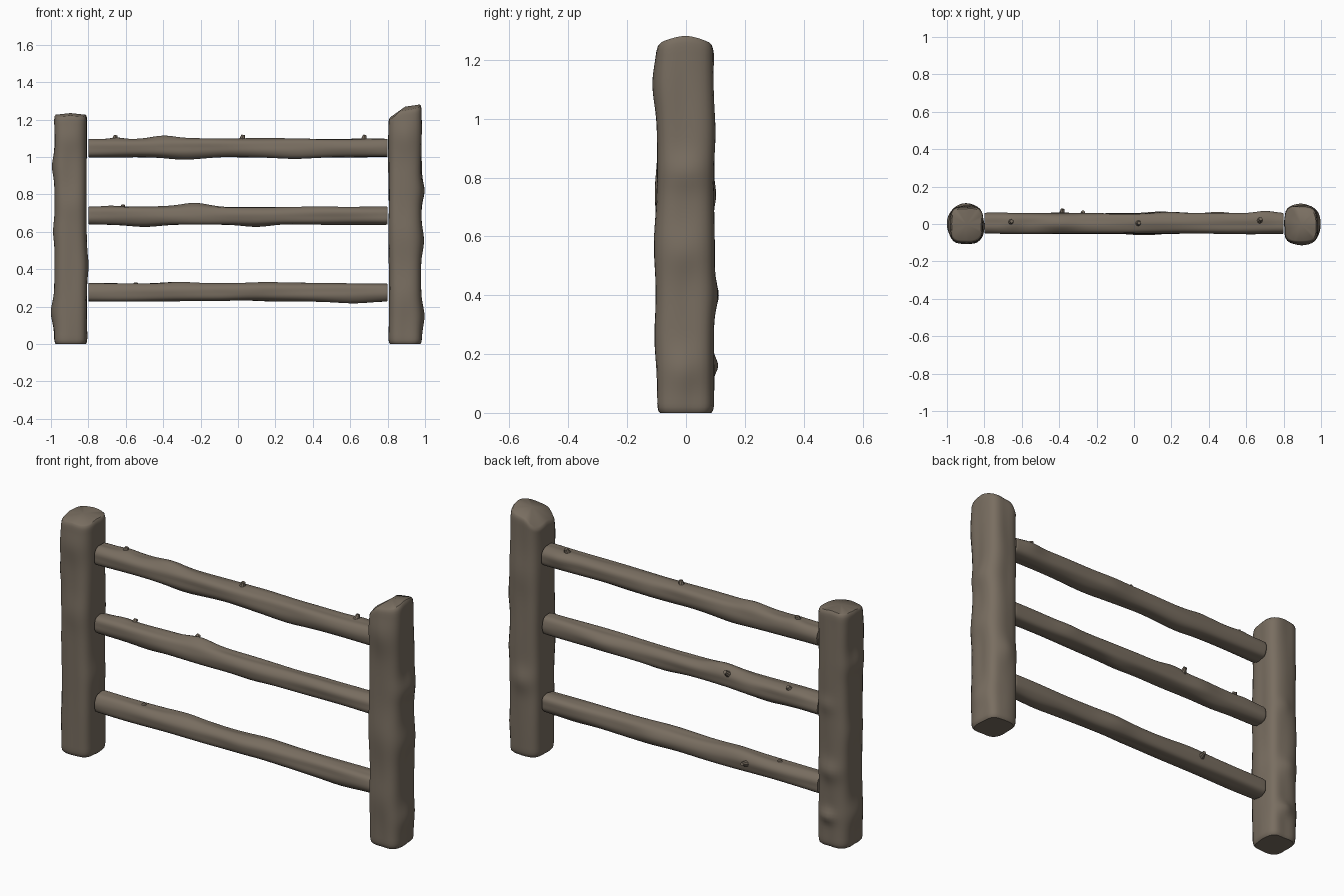
import bpy, bmesh, math
from mathutils import Vector

if "Cube" in bpy.data.objects:
    bpy.data.objects.remove(bpy.data.objects["Cube"])

wood = bpy.data.materials.new("weathered_wood")
wood.diffuse_color = (0.19, 0.155, 0.118, 1)
wood.use_nodes = True
wood.node_tree.nodes["Principled BSDF"].inputs["Base Color"].default_value = wood.diffuse_color

SEG = 36


def make_log(name, centre, length, a, b, power, vertical, knots, seed,
             wobble, stubs=(), top=None, rings=70, ends=(0.02, 0.02)):
    """Log with a rounded-square section, wandering sides and gaussian knots.
    knots: (distance along, angle in degrees, height, spread along, spread degrees)
    stubs: (distance along, angle, reach, radius) broken twigs"""
    bm = bmesh.new()

    def place(s, u, v):
        if vertical:
            p = Vector((centre[0] + u, centre[1] + v, s))
            if top:  # sloped sawn end
                k = max(0.0, (s - length + 0.2) / 0.2)
                p.z += top(u, v) * k * k
            return p
        return Vector((s - length / 2, centre[1] + u, centre[2] + v))

    def surface(s, ang):
        c, d = math.cos(ang), math.sin(ang)
        r = (abs(c / a) ** power + abs(d / b) ** power) ** (-1 / power)
        r += wobble * (math.sin(5 * s + 2 * ang + seed) * 0.6
                       + math.sin(11 * s - 3 * ang + 2.3 * seed) * 0.4
                       + math.sin(3 * s + 7 * ang + seed) * 0.3)
        for ks, ka, h, ws, wa in knots:
            da = (math.degrees(ang) - ka + 180) % 360 - 180
            r += h * math.exp(-((s - ks) / ws) ** 2 - (da / wa) ** 2)
        return r * c, r * d

    # Stations with extra rings that round off both ends
    e0, e1 = ends
    st = [(0, 1 - e0 * 5), (e0 * 0.3, 1 - e0 * 2), (e0, 1 - e0 * 0.5)]
    st += [(e0 * 1.6 + (length - 1.6 * (e0 + e1)) * i / rings, 1) for i in range(rings + 1)]
    st += [(length - e1, 1 - e1 * 0.5), (length - e1 * 0.3, 1 - e1 * 2), (length, 1 - e1 * 5)]
    loops = []
    for s, k in st:
        loop = []
        for j in range(SEG):
            u, v = surface(s, 2 * math.pi * j / SEG)
            loop.append(bm.verts.new(place(s, u * k, v * k)))
        loops.append(loop)
    for l0, l1 in zip(loops, loops[1:]):
        for j in range(SEG):
            n = (j + 1) % SEG
            bm.faces.new((l0[j], l0[n], l1[n], l1[j]))
    for loop, s in ((loops[0], 0), (loops[-1], length)):
        mid = bm.verts.new(place(s, 0, 0))
        for j in range(SEG):
            bm.faces.new((loop[j], loop[(j + 1) % SEG], mid))

    # Broken twig stubs
    for s, deg, reach, rad in stubs:
        ang = math.radians(deg)
        u, v = surface(s, ang)
        base = place(s, u * 0.8, v * 0.8)
        k = 1 + reach / math.hypot(u, v)
        tip = place(s + reach * 0.3, u * k, v * k)
        axis = (tip - base).normalized()
        side = axis.orthogonal().normalized()
        other = axis.cross(side)
        prev = None
        for q, w in ((base, 1.5), (base.lerp(tip, 0.5), 1.1), (tip, 0.8)):
            ring = [bm.verts.new(q + rad * w * (side * math.cos(t) + other * math.sin(t)))
                    for t in [2 * math.pi * i / 8 for i in range(8)]]
            if prev:
                for i in range(8):
                    n = (i + 1) % 8
                    bm.faces.new((prev[i], prev[n], ring[n], ring[i]))
            prev = ring
        bm.faces.new(prev)

    bmesh.ops.recalc_face_normals(bm, faces=bm.faces)
    me = bpy.data.meshes.new(name)
    bm.to_mesh(me)
    bm.free()
    me.materials.append(wood)
    ob = bpy.data.objects.new(name, me)
    bpy.context.collection.objects.link(ob)
    bpy.ops.object.select_all(action='DESELECT')
    ob.select_set(True)
    bpy.context.view_layer.objects.active = ob
    bpy.ops.object.shade_smooth_by_angle(angle=math.radians(40))


# Posts (angle 0 = +x, 90 = +y)
make_log("left_post", (-0.895, -0.002, 0), 1.235, 0.086, 0.095, 3.8, True,
         [(0.95, 180, 0.014, 0.06, 40), (0.6, 185, 0.010, 0.07, 40),
          (0.17, 180, 0.018, 0.07, 35), (0.42, 0, 0.008, 0.07, 40),
          (0.4, 90, 0.017, 0.05, 30), (0.16, 85, 0.02, 0.035, 22),
          (0.74, 80, 0.008, 0.04, 25), (1.1, 270, 0.01, 0.08, 40),
          (0.75, 275, 0.007, 0.08, 40)], 1.0, 0.003,
         top=lambda u, v: -0.01 * abs(u) / 0.09 - 0.015 * max(0, -v) / 0.1)
make_log("right_post", (0.893, -0.002, 0), 1.265, 0.087, 0.096, 3.8, True,
         [(0.82, 0, 0.016, 0.06, 40), (0.55, 0, 0.017, 0.08, 40),
          (0.15, 0, 0.016, 0.07, 40), (1.12, 270, 0.018, 0.1, 40),
          (0.58, 270, 0.011, 0.12, 40), (0.25, 270, 0.008, 0.1, 40),
          (0.4, 95, 0.014, 0.06, 30), (0.95, 90, 0.008, 0.1, 40)], 2.6, 0.003,
         top=lambda u, v: min(0.012, 0.16 * u) - 0.045 * max(0, -u - 0.03) / 0.05
         + 0.01 * math.cos(v * 30) - 0.006)

# Rails (angle 0 = +y, 90 = +z; distance = x + 0.8)
make_log("top_rail", (0, 0.003, 1.048), 1.596, 0.054, 0.05, 2.8, False,
         [(0.4, 85, 0.016, 0.09, 40), (0.5, 270, 0.013, 0.12, 45),
          (1.1, 265, 0.008, 0.12, 45), (0.15, 80, 0.010, 0.05, 35),
          (0.97, 0, 0.010, 0.1, 40), (1.5, 20, 0.014, 0.07, 35),
          (0.75, 270, -0.005, 0.1, 45)], 0.7, 0.003,
         [(0.82, 88, 0.018, 0.012), (1.47, 70, 0.018, 0.012), (0.14, 80, 0.012, 0.012)],
         ends=(0.008, 0.008))
make_log("middle_rail", (0, 0.002, 0.686), 1.596, 0.052, 0.047, 2.8, False,
         [(0.57, 80, 0.020, 0.1, 40), (0.3, 270, 0.010, 0.1, 45),
          (0.9, 270, 0.013, 0.1, 45), (0.4, 0, 0.012, 0.09, 40),
          (1.25, 5, 0.009, 0.08, 40), (0.12, 70, 0.008, 0.06, 35)], 3.1, 0.003,
         [(0.52, 40, 0.022, 0.012), (0.18, 60, 0.013, 0.012)],
         ends=(0.008, 0.008))
make_log("bottom_rail", (0, 0.002, 0.276), 1.596, 0.053, 0.048, 2.8, False,
         [(0.48, 90, 0.011, 0.12, 45), (0.85, 265, -0.007, 0.12, 45),
          (1.42, 270, 0.009, 0.12, 45), (0.95, 90, 0.007, 0.12, 40),
          (0.85, 180, 0.010, 0.1, 40), (0.95, 0, 0.012, 0.1, 40)], 5.2, 0.003,
         [(0.41, 12, 0.024, 0.012), (0.25, 85, 0.006, 0.012)],
         ends=(0.008, 0.008))
